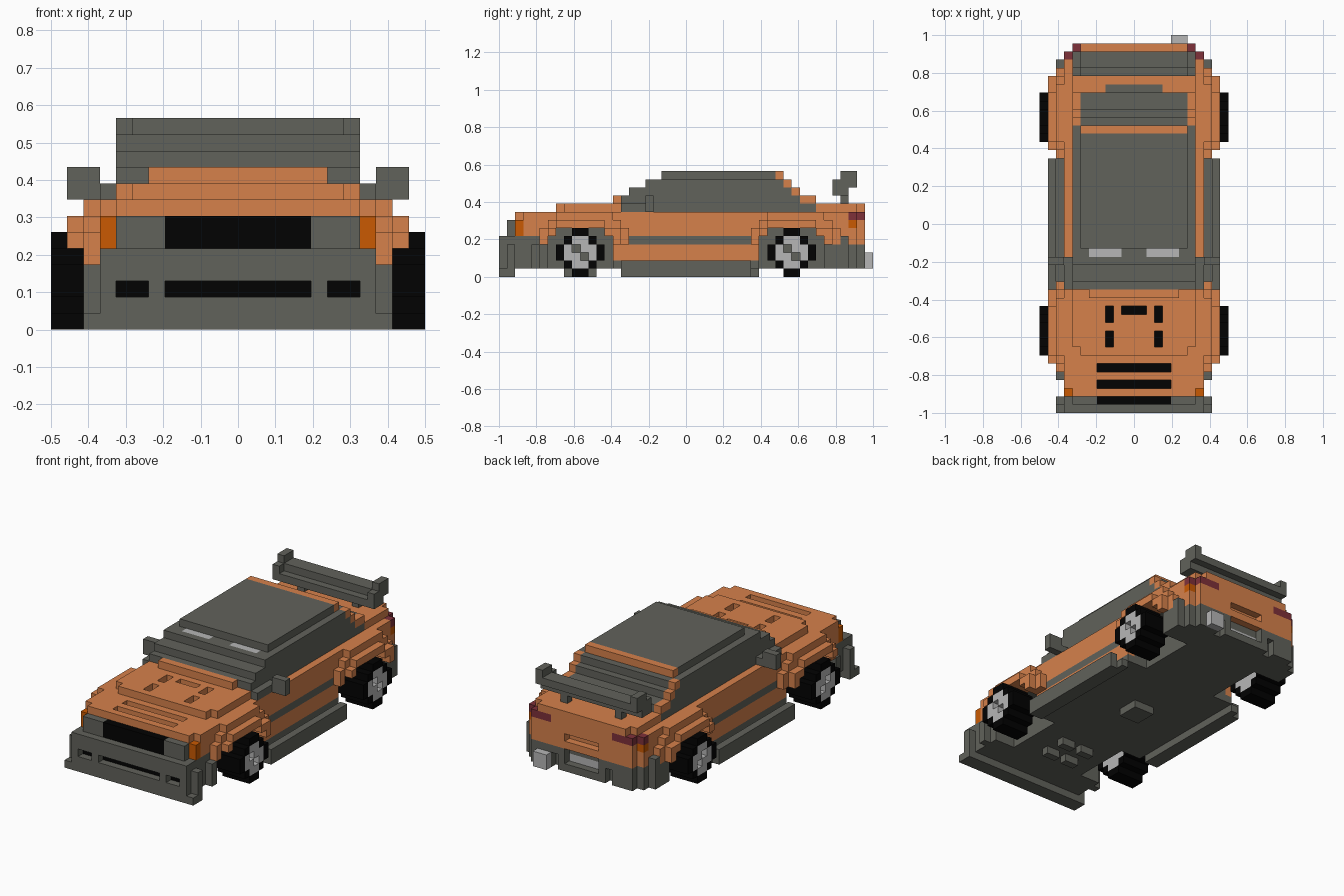
import bpy
import bmesh
from mathutils import Vector

cube = bpy.data.objects.get("Cube")
if cube:
    bpy.data.objects.remove(cube, do_unlink=True)

UNIT = 2 / 46          # edge of one block
HALF_LENGTH = 23       # blocks from the middle to the nose


def linear(value):
    value /= 255
    return value / 12.92 if value <= 0.04045 else ((value + 0.055) / 1.055) ** 2.4


def paint(name, red, green, blue):
    material = bpy.data.materials.new(name)
    colour = (linear(red), linear(green), linear(blue), 1)
    material.diffuse_color = colour
    material.use_nodes = True
    shader = next(n for n in material.node_tree.nodes if n.type == 'BSDF_PRINCIPLED')
    shader.inputs["Base Color"].default_value = colour
    shader.inputs["Roughness"].default_value = 0.9
    return material


orange = paint("copper_orange", 214, 129, 75)
charcoal = paint("charcoal", 97, 98, 91)
black = paint("rubber_black", 2, 2, 2)
silver = paint("silver", 182, 182, 182)
amber = paint("amber_lamp", 202, 90, 2)
red = paint("dark_red_lamp", 126, 49, 58)

blocks = {}            # (x, y, z) -> (part name, material)


def cells(x, y, z, sides):
    """Every block in the inclusive ranges; x is the distance from the centreline."""
    for side in sides:
        for i in range(x[0], x[1] + 1):
            for j in range(y[0], y[1] + 1):
                for k in range(z[0], z[1] + 1):
                    yield side * i, j, k


def put(part, material, x, y, z, sides=(1, -1)):
    for cell in cells(x, y, z, sides):
        blocks[cell] = (part, material)


def cut(x, y, z):
    for cell in cells(x, y, z, (1, -1)):
        blocks.pop(cell, None)


# Chassis and floor
put("chassis", charcoal, x=(0, 7), y=(2, 44), z=(1, 7))
put("chassis", charcoal, x=(8, 8), y=(2, 43), z=(1, 4))
put("gearbox_cover", charcoal, x=(0, 1), y=(22, 24), z=(0, 0))
for bar in (8, 11):
    put("axle_mount", charcoal, x=(1, 2), y=(bar, bar), z=(0, 0))

# Doors with a dark rubbing strip
put("door", orange, x=(8, 8), y=(14, 32), z=(2, 7))
put("door_strip", charcoal, x=(8, 8), y=(16, 30), z=(4, 4))

# Side skirts: an outer rail on a lower shelf
put("side_skirt", charcoal, x=(9, 9), y=(15, 31), z=(0, 0))
put("side_skirt", charcoal, x=(10, 10), y=(15, 30), z=(0, 1))

# Front bumper with a lip and wrapped corners, grille and lower intakes
put("front_lip", charcoal, x=(0, 9), y=(0, 1), z=(0, 0))
put("front_bumper", charcoal, x=(0, 8), y=(0, 1), z=(1, 4))
put("front_bumper", charcoal, x=(0, 7), y=(1, 1), z=(5, 6))
put("front_bumper", charcoal, x=(9, 9), y=(1, 1), z=(1, 3))
put("front_bumper", charcoal, x=(9, 9), y=(4, 4), z=(1, 3))
put("grille", black, x=(0, 4), y=(1, 1), z=(5, 6))
for span in ((0, 4), (6, 7)):
    cut(x=span, y=(0, 0), z=(2, 2))
    put("lower_intake", black, x=span, y=(1, 1), z=(2, 2))

# Hood, rising in steps towards the windscreen
put("hood", orange, x=(0, 7), y=(2, 15), z=(7, 7))
put("hood", orange, x=(8, 8), y=(3, 15), z=(7, 7))
put("hood", orange, x=(0, 6), y=(7, 14), z=(8, 8))
put("hood", orange, x=(7, 7), y=(8, 14), z=(8, 8))
put("hood", orange, x=(0, 5), y=(14, 14), z=(9, 9))
put("front_wing", orange, x=(8, 8), y=(2, 14), z=(5, 6))

# Rear deck and tail panel
put("rear_deck", orange, x=(0, 8), y=(32, 43), z=(7, 7))
put("rear_deck", orange, x=(0, 7), y=(39, 43), z=(8, 8))
put("rear_deck", orange, x=(0, 6), y=(44, 44), z=(8, 8))
put("tail_panel", orange, x=(0, 7), y=(43, 44), z=(4, 7))
put("tail_panel", orange, x=(8, 8), y=(32, 43), z=(4, 6))
cut(x=(0, 2), y=(44, 44), z=(5, 5))

# Rear bumper, recessed plate and single exhaust
put("rear_bumper", charcoal, x=(0, 8), y=(40, 43), z=(1, 3))
put("rear_bumper", charcoal, x=(9, 9), y=(40, 42), z=(1, 4))
cut(x=(0, 2), y=(44, 44), z=(2, 3))
put("rear_plate", silver, x=(0, 2), y=(43, 43), z=(2, 2))
cut(x=(4, 4), y=(44, 44), z=(1, 2))
put("exhaust", silver, x=(5, 6), y=(45, 45), z=(1, 2), sides=(1,))

# Wheels under flared, stepped arches
for start in (7, 33):
    end = start + 5
    put("wheel_arch", orange, x=(8, 9), y=(start - 2, end + 3), z=(4, 5))
    put("wheel_arch", orange, x=(8, 9), y=(start - 1, end + 2), z=(6, 6))
    put("wheel_arch", orange, x=(9, 9), y=(start, end + 1), z=(7, 7))
    put("wheel_arch", orange, x=(10, 10), y=(start - 1, end + 2), z=(4, 5))
    put("wheel_arch", orange, x=(10, 10), y=(start, end), z=(6, 6))
    cut(x=(6, 10), y=(start, end), z=(0, 5))
    cut(x=(6, 10), y=(start - 1, end + 1), z=(0, 4))
    # Eight-sided tyre around an open middle
    for low, high in ((0, 5), (1, 4), (2, 3)):
        for step in (low, high):
            across = (2, 3) if low == 0 else (1, 4) if low == 1 else (0, 5)
            for along in across:
                put("tyre", black, x=(8, 11), y=(start + along, start + along), z=(step, step))
    # Flush rim with a dark sunken centre
    for low, high, near, far in ((1, 4, 2, 3), (2, 3, 1, 4)):
        put("rim", silver, x=(8, 11), y=(start + near, start + far), z=(low, high))
    for step in (2, 3):
        middle = (start + step, start + step)
        cut(x=(11, 11), y=middle, z=(5 - step, 5 - step))
        put("hub_cap", charcoal, x=(10, 10), y=middle, z=(5 - step, 5 - step))

# Cabin layers, each shorter than the one below
layers = ((8, 15, 38), (9, 15, 38), (10, 16, 36), (11, 18, 35), (12, 20, 34))
for level, front, back in layers:
    width = 6 if level == 12 else 7
    put("cabin", charcoal, x=(0, width), y=(front, back), z=(level, level))
    if 9 <= level <= 11:
        tail = 46 - level
        put("rear_pillar", orange, x=(7, 7), y=(tail, tail + 1 if level == 9 else tail), z=(level, level))
put("rear_window_base", charcoal, x=(0, 3), y=(39, 39), z=(8, 8))
put("roof_band", orange, x=(0, 6), y=(34, 34), z=(12, 12))
put("windscreen_glint", silver, x=(2, 5), y=(19, 19), z=(11, 11))

# Door mirrors on arms running along the windscreen corner
put("mirror_arm", charcoal, x=(8, 8), y=(15, 18), z=(8, 8))
put("mirror", charcoal, x=(9, 10), y=(18, 18), z=(8, 9))

# Hood vents: slots with a black floor
for row in (3, 5):
    cut(x=(0, 4), y=(row, row), z=(7, 7))
    put("hood_vent", black, x=(0, 4), y=(row, row), z=(6, 6))
for across, along in (((3, 3), (8, 9)), ((3, 3), (11, 12)), ((0, 1), (12, 12))):
    cut(x=across, y=along, z=(8, 8))
    put("hood_vent", black, x=across, y=along, z=(7, 7))

# Lamps
put("headlamp", amber, x=(8, 8), y=(2, 2), z=(5, 6))
put("tail_lamp", red, x=(5, 7), y=(44, 44), z=(7, 7))
put("tail_lamp", red, x=(8, 8), y=(43, 43), z=(7, 7))
put("rear_indicator", amber, x=(8, 8), y=(43, 43), z=(6, 6))

# Rear spoiler on two struts
put("spoiler_strut", charcoal, x=(4, 4), y=(42, 42), z=(9, 9))
put("spoiler_blade", charcoal, x=(0, 6), y=(41, 42), z=(10, 10))
put("spoiler_blade", charcoal, x=(0, 6), y=(42, 43), z=(11, 11))
put("spoiler_end", charcoal, x=(7, 7), y=(41, 42), z=(10, 10))
put("spoiler_end", charcoal, x=(7, 7), y=(41, 43), z=(11, 11))
put("spoiler_end", charcoal, x=(7, 7), y=(42, 43), z=(12, 12))


def build(part):
    """Mesh only the open faces of a part's blocks."""
    mesh = bpy.data.meshes.new(part)
    bm = bmesh.new()
    slots = []
    for cell, (owner, material) in blocks.items():
        if owner != part:
            continue
        if material not in slots:
            slots.append(material)
            mesh.materials.append(material)
        centre = Vector((cell[0], cell[1] - HALF_LENGTH + 0.5, cell[2] + 0.5))
        for axis in range(3):
            for sign in (1, -1):
                normal = Vector((0, 0, 0))
                normal[axis] = sign
                if tuple(int(c + n) for c, n in zip(cell, normal)) in blocks:
                    continue
                u = Vector((0, 0, 0))
                u[(axis + 1) % 3] = 0.5
                v = normal.cross(u)
                middle = centre + normal / 2
                corners = (middle - u - v, middle + u - v, middle + u + v, middle - u + v)
                face = bm.faces.new([bm.verts.new(p * UNIT) for p in corners])
                face.material_index = slots.index(material)
    bmesh.ops.remove_doubles(bm, verts=bm.verts, dist=UNIT / 100)
    bm.to_mesh(mesh)
    bm.free()
    bpy.context.collection.objects.link(bpy.data.objects.new(part, mesh))


for part_name in sorted({owner for owner, _ in blocks.values()}):
    build(part_name)
